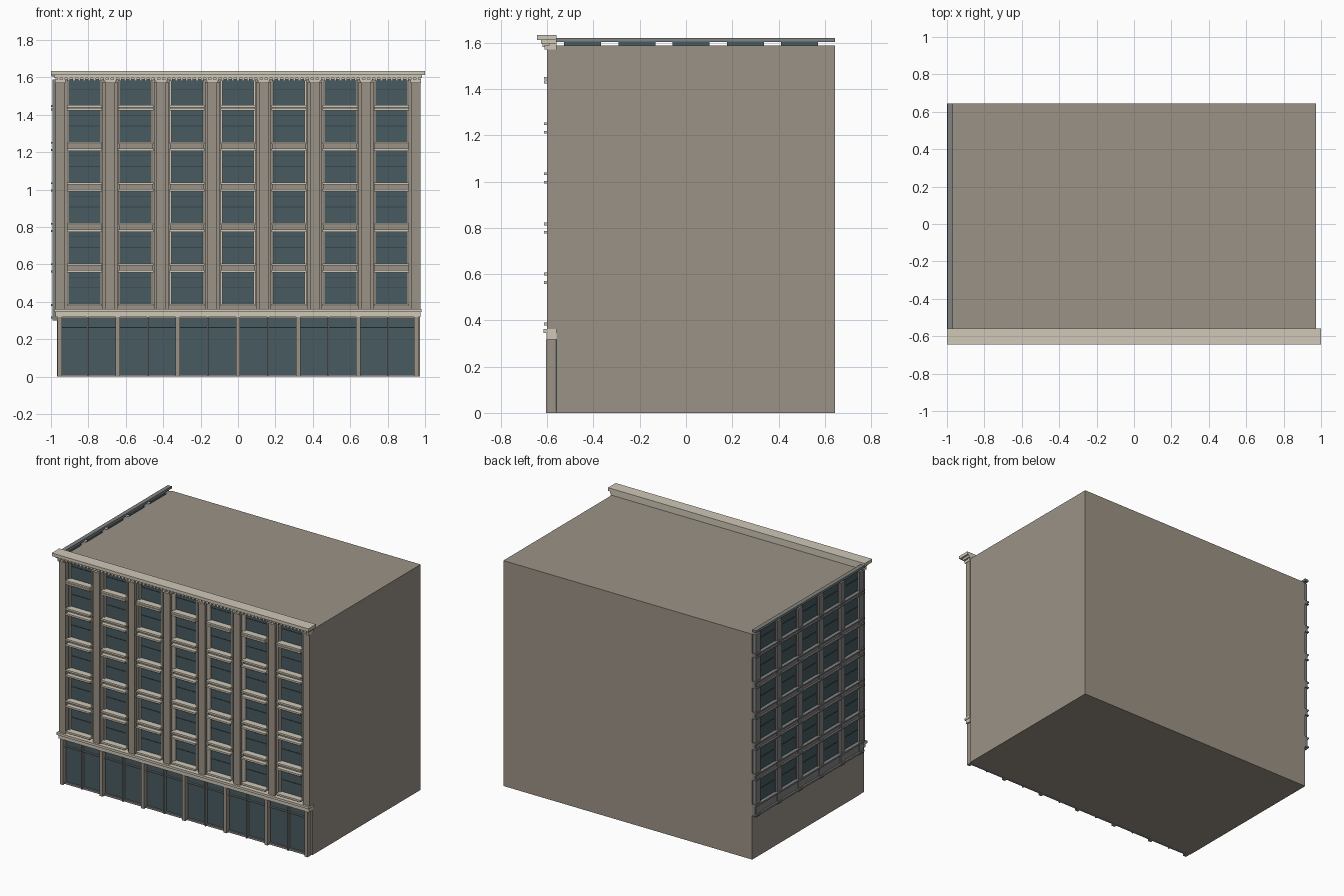
import bpy, bmesh
from mathutils import Matrix, Vector

if "Cube" in bpy.data.objects:
    bpy.data.objects.remove(bpy.data.objects["Cube"])


def mat(name, c):
    m = bpy.data.materials.new(name)
    m.diffuse_color = (*c, 1)
    m.use_nodes = True
    m.node_tree.nodes["Principled BSDF"].inputs["Base Color"].default_value = m.diffuse_color
    return m


STONE = mat("stone", (0.33, 0.29, 0.24))
TRIM = mat("pale_trim", (0.63, 0.58, 0.48))
GLASS = mat("glass", (0.065, 0.105, 0.12))
METAL = mat("grey_metal", (0.22, 0.23, 0.22))
DARK = mat("dark_frame", (0.045, 0.055, 0.06))


def boxes(name, material, items):
    """One object made of boxes (x0, x1, y0, y1, z0, z1)."""
    bm = bmesh.new()
    for x0, x1, y0, y1, z0, z1 in items:
        size = Matrix.Diagonal((x1 - x0, y1 - y0, z1 - z0, 1))
        mid = Vector(((x0 + x1) / 2, (y0 + y1) / 2, (z0 + z1) / 2))
        bmesh.ops.create_cube(bm, size=1, matrix=Matrix.Translation(mid) @ size)
    me = bpy.data.meshes.new(name)
    bm.to_mesh(me)
    bm.free()
    me.materials.append(material)
    ob = bpy.data.objects.new(name, me)
    bpy.context.collection.objects.link(ob)
    return ob


F = -0.56                                   # front wall plane
L = -0.968                                  # left wall plane
ROWS = [(0.39 + 0.2165 * i, 0.558 + 0.2165 * i) for i in range(5)] + [(1.4525, 1.588)]
BAYS = [0.2735 * (i - 3) for i in range(7)]
W = 0.083                                   # half window width

# Main block
boxes("building_body", STONE, [(L, 0.972, F, 0.645, 0, 1.588)])

# Front upper windows
glass, bars, jambs, sills, spandrels = [], [], [], [], []
for x in BAYS:
    for i, (a, b) in enumerate(ROWS):
        glass.append((x - W, x + W, F - 0.008, F, a, b))
        for z in (a + 0.085, a + 0.142):
            if z < b:
                bars.append((x - W, x + W, F - 0.011, F, z - 0.002, z + 0.002))
        for s in (-1, 1):
            c = x + s * (W + 0.005)
            jambs.append((c - 0.005, c + 0.005, F - 0.025, F, a, b))
        sills.append((x - 0.094, x + 0.094, F - 0.053, F, a - 0.012, a))
        if i < 5:
            sills.append((x - 0.094, x + 0.094, F - 0.053, F, b, b + 0.012))
            spandrels.append((x - 0.09, x + 0.09, F - 0.022, F, b + 0.012, ROWS[i + 1][0] - 0.012))
boxes("front_window_glass", GLASS, glass)
boxes("front_window_bars", DARK, bars)
boxes("front_window_jambs", TRIM, jambs)
boxes("front_window_sills", TRIM, sills)
boxes("front_spandrels", STONE, spandrels)

# Front pilasters with capitals
shafts, caps = [], []
for i in range(8):
    x = 0.2735 * (i - 3.5)
    x += 0.006 if i == 0 else -0.006 if i == 7 else 0
    shafts.append((x - 0.025, x + 0.025, F - 0.04, F, 0.36, 1.57))
    if 0 < i < 7:
        shafts.append((x - 0.04, x + 0.04, F - 0.022, F, 0.36, 1.575))
    caps.append((x - 0.028, x + 0.028, F - 0.052, F, 1.57, 1.59))
boxes("front_pilasters", STONE, shafts)
boxes("pilaster_capitals", TRIM, caps)

# Roof cornice and dentils
boxes("roof_cornice", TRIM, [(-1, 1, -0.645, F, 1.612, 1.634),
                             (-0.985, 0.985, -0.627, F, 1.597, 1.612),
                             (-0.975, 0.975, F - 0.03, F, 1.588, 1.597)])
boxes("cornice_dentils", TRIM, [(x - 0.007, x + 0.007, -0.62, F, 1.582, 1.598)
                                for x in [0.0274 * (i - 35) for i in range(71)]])

# Band above the shop fronts
boxes("shop_cornice", TRIM, [(-0.985, 0.98, -0.615, F, 0.346, 0.362),
                             (-0.975, 0.975, -0.603, F, 0.318, 0.346)])

# Shop fronts
bay = 0.3215
boxes("shop_glass", GLASS, [(-0.96, 0.96, F - 0.013, F, 0.01, 0.318)])
boxes("shop_piers", STONE, [(x - 0.012, x + 0.012, -0.605, F - 0.005, 0, 0.318)
                            for x in [max(-0.953, min(0.953, bay * (i - 3))) for i in range(7)]])
boxes("shop_mullions", METAL, [(x - 0.004, x + 0.004, -0.595, F - 0.005, 0, 0.318)
                               for x in [bay * (i - 2.5) for i in range(6)]])
boxes("shop_transoms", METAL, [(-0.96, 0.96, F - 0.025, F, z, z + h)
                               for z, h in ((0, 0.014), (0.26, 0.007), (0.308, 0.01))])

# Left side windows
SIDE = [-0.447 + 0.2345 * i for i in range(5)]
side_glass, side_bars, side_jambs = [], [], []
for y in SIDE:
    for i, (a, b) in enumerate(ROWS):
        top = 1.606 if i == 5 else b
        side_glass.append((L - 0.008, L, y - 0.08, y + 0.08, a, top))
        side_bars.append((L - 0.011, L, y - 0.08, y + 0.08, a + 0.083, a + 0.087))
        for s in (-1, 1):
            c = y + s * 0.084
            side_jambs.append((L - 0.014, L, c - 0.004, c + 0.004, a, b))
boxes("side_window_glass", GLASS, side_glass)
boxes("side_window_bars", DARK, side_bars)
boxes("side_window_jambs", METAL, side_jambs)

# Left side pilasters
boxes("side_pilasters", METAL,
      [(L - 0.024, L, max(F, y - 0.024), min(0.64, y + 0.024), 0.3, 1.588)
       for y in [-0.54] + [-0.33 + 0.2345 * i for i in range(4)] + [0.612]])

# Left side bands and parapet rail
bands = [(L - 0.03, L, F, 0.645, 1.604, 1.62), (L - 0.02, L, F, 0.645, 0.315, 0.378)]
for z in (0.31, 0.378):
    bands.append((L - 0.032, L, F, 0.645, z, z + 0.012))
for i in range(5):
    lo, hi = ROWS[i][1], ROWS[i + 1][0]
    bands += [(L - 0.02, L, F, 0.645, lo + 0.01, hi - 0.01),
              (L - 0.032, L, F, 0.645, lo, lo + 0.01),
              (L - 0.032, L, F, 0.645, hi - 0.01, hi)]
boxes("side_bands", METAL, bands)
